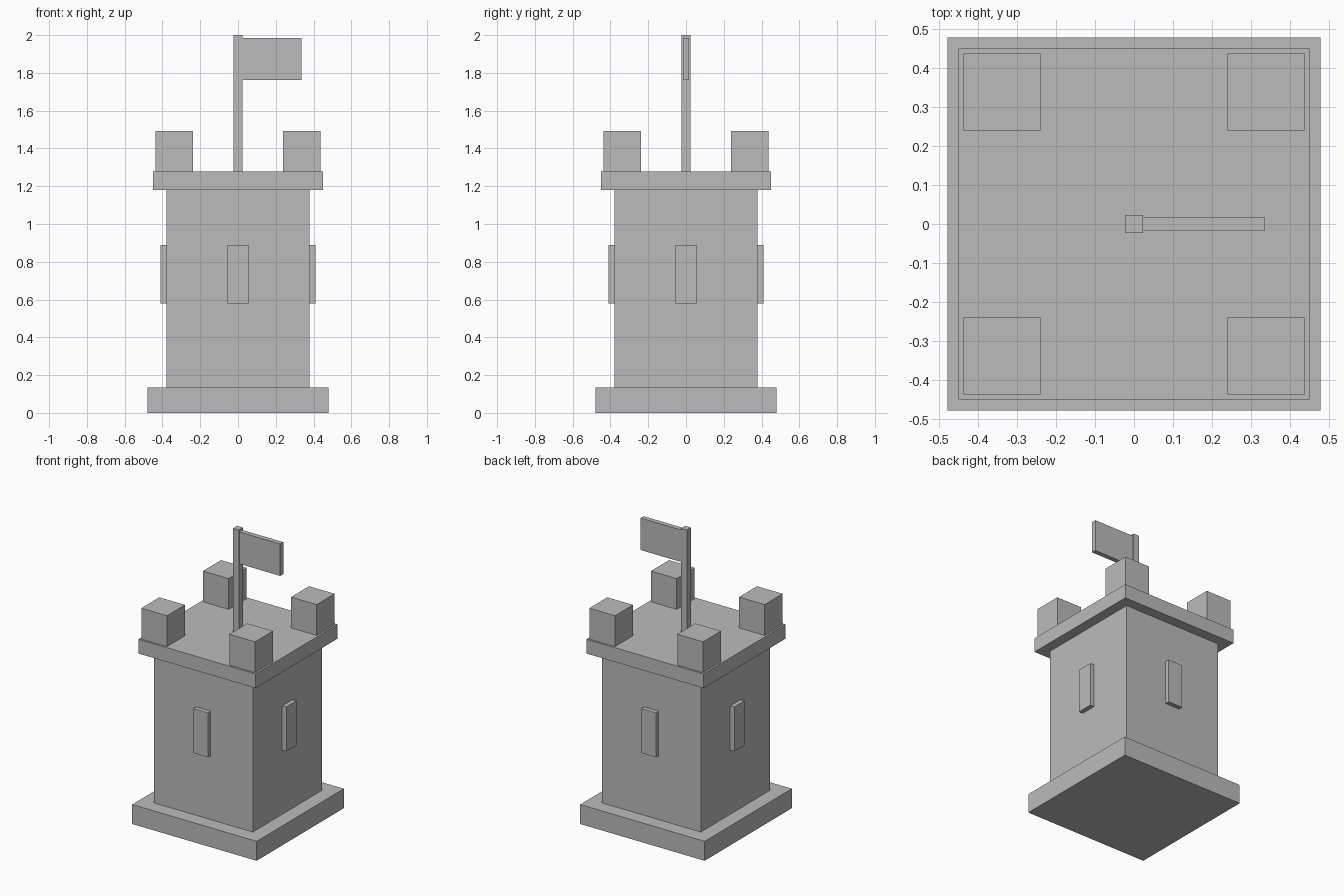
import bpy
from mathutils import Vector

cube = bpy.data.objects.get("Cube")
if cube:
    bpy.data.objects.remove(cube, do_unlink=True)

# Single stone grey
stone = bpy.data.materials.new("stone_grey")
stone.use_nodes = True
GREY = (0.5, 0.5, 0.5, 1)
stone.diffuse_color = GREY
stone.node_tree.nodes["Principled BSDF"].inputs["Base Color"].default_value = GREY


def box(name, low, high):
    """Flat-shaded box between two opposite corners."""
    low, high = Vector(low), Vector(high)
    bpy.ops.mesh.primitive_cube_add(size=1)
    obj = bpy.context.object
    obj.name = name
    for v in obj.data.vertices:
        v.co = v.co * (high - low)
    obj.location = (low + high) / 2
    obj.data.materials.append(stone)
    return obj


def slab(name, half, bottom, top):
    """Square block centred on the tower axis."""
    return box(name, (-half, -half, bottom), (half, half, top))


# Tower blocks
slab("base_plinth", 0.478, 0, 0.135)
slab("tower_body", 0.379, 0.135, 1.18)
slab("top_ledge", 0.45, 1.18, 1.279)

# Corner battlements
for side, sx in (("left", 1), ("right", -1)):
    for end, sy in (("front", -1), ("back", 1)):
        c, h = 0.338, 0.0985
        box(f"battlement_{end}_{side}",
            (sx * c - h, sy * c - h, 1.279), (sx * c + h, sy * c + h, 1.493))

# Raised window slits, one per wall
WALL, OUT, HALF = 0.35, 0.41, 0.056
for side, s in (("left", 1), ("right", -1)):
    a, b = sorted((s * WALL, s * OUT))
    box(f"window_{side}", (a, -HALF, 0.58), (b, HALF, 0.888))
for end, s in (("front", -1), ("back", 1)):
    a, b = sorted((s * WALL, s * OUT))
    box(f"window_{end}", (-HALF, a, 0.58), (HALF, b, 0.888))

# Flagpole and flag
slab("flagpole", 0.0225, 1.279, 2.0)
box("flag", (0.0225, -0.0165, 1.763), (0.336, 0.0165, 1.985))
